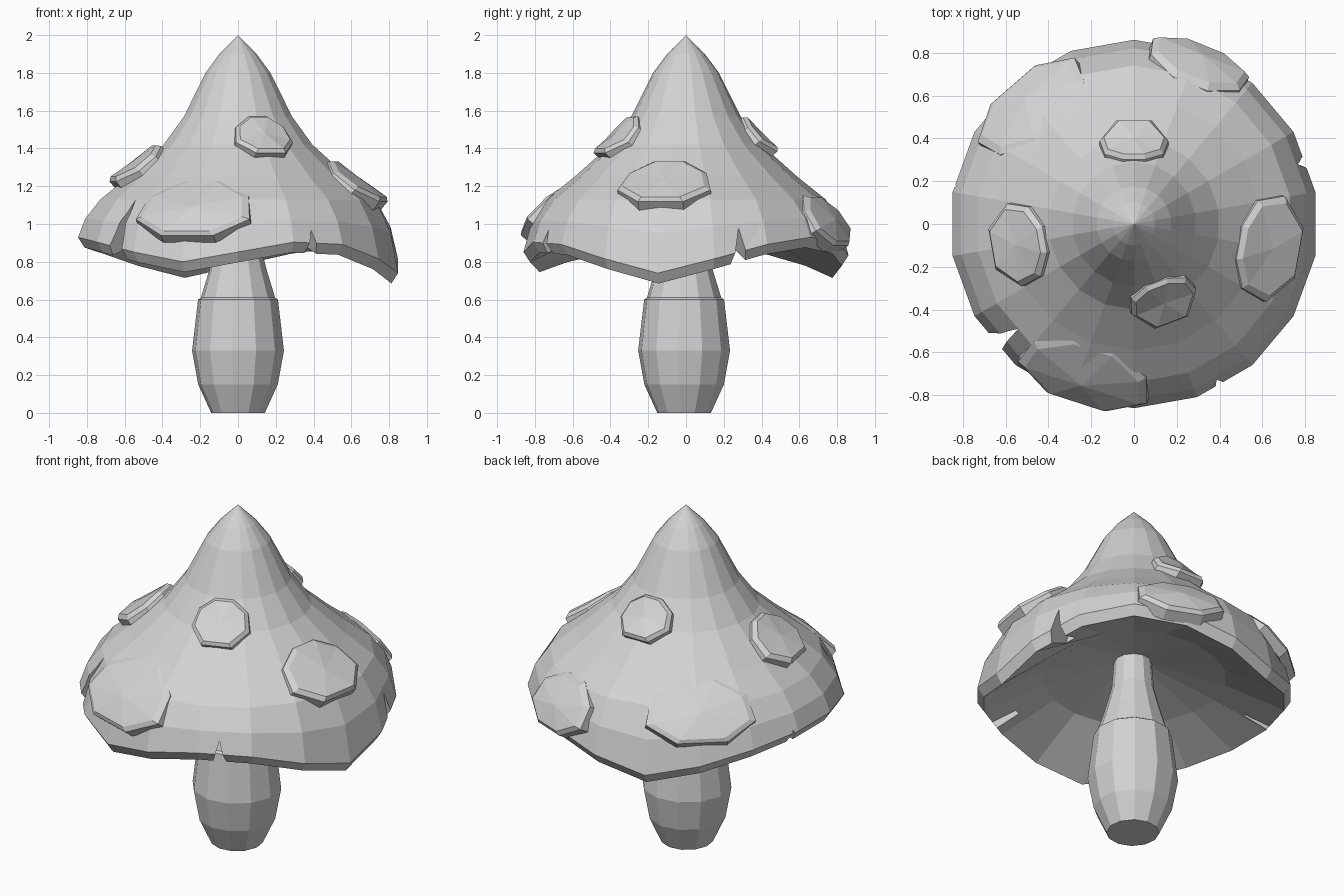
import bpy, bmesh, math
from mathutils import Vector

if "Cube" in bpy.data.objects:
    bpy.data.objects.remove(bpy.data.objects["Cube"])

GREY = (0.65, 0.65, 0.65, 1)
grey = bpy.data.materials.new("plain light grey")
grey.use_nodes = True
grey.diffuse_color = GREY
grey.node_tree.nodes["Principled BSDF"].inputs["Base Color"].default_value = GREY

LOBES = [(-10, 0.19), (110, 0.16), (250, 0.13)]
CAP_TOP = [(0.10, 1.9), (0.175, 1.8), (0.29, 1.57), (0.40, 1.42), (0.59, 1.25),
           (0.74, 1.13), (0.82, 1.03), (0.86, 0.93)]


def droop(azimuth):
    """How far the rim hangs down at this angle in degrees."""
    total = 0
    for centre, depth in LOBES:
        gap = abs((azimuth - centre + 180) % 360 - 180)
        total += depth * max(0, 1 - gap / 50)
    return total


def finish(bm, name):
    bmesh.ops.recalc_face_normals(bm, faces=bm.faces)
    mesh = bpy.data.meshes.new(name)
    bm.to_mesh(mesh)
    bm.free()
    obj = bpy.data.objects.new(name, mesh)
    obj.data.materials.append(grey)
    bpy.context.collection.objects.link(obj)
    return obj


def polar(azimuth, r, z):
    a = math.radians(azimuth)
    return Vector((r * math.cos(a), r * math.sin(a), z))


def skin(bm, rings):
    """Bridge closed rings; a ring of one vertex is a pole."""
    for a, b in zip(rings, rings[1:]):
        n = max(len(a), len(b))
        for i in range(n):
            j = (i + 1) % n
            if len(a) == 1:
                bm.faces.new((a[0], b[i], b[j]))
            elif len(b) == 1:
                bm.faces.new((a[i], b[0], a[j]))
            else:
                bm.faces.new((a[i], b[i], b[j], a[j]))


def lathe(name, profile, sides, start):
    """Profile entries are radius, height and share of the rim droop."""
    bm = bmesh.new()
    rings = []
    for r, z, share in profile:
        angles = [start + 360 * i / sides for i in range(sides)] if r else [0]
        rings.append([bm.verts.new(polar(a, r, z - share * droop(a))) for a in angles])
    skin(bm, rings)
    return finish(bm, name)


# Stem with a small ledge below the neck
stem_profile = [(0, 0), (0.143, 0), (0.212, 0.15), (0.245, 0.33), (0.213, 0.6), (0.198, 0.61),
                (0.155, 0.75), (0.115, 0.9), (0.1, 1.09), (0, 1.09)]
stem = lathe("stem", [(r, z, 0) for r, z in stem_profile], 12, 23)
stem.location.y = -0.01

# Cap: pointed top, drooping rim and hollow underside
shares = {1.03: 0.4, 0.93: 1}
cap_profile = [(0, 2, 0)] + [(r, z, shares.get(z, 0)) for r, z in CAP_TOP]
cap_profile += [(0.825, 0.875, 1), (0.5, 0.97, 0.1), (0.1, 1.06, 0), (0, 1.07, 0)]
cap = lathe("cap", cap_profile, 18, 10)


# Split notches in the rim
def notch(azimuth, apex, half_width, lean=0):
    bm = bmesh.new()
    side = polar(azimuth + 90, 1, 0)
    ends = []
    for r in (0.68, 1.05):
        base = polar(azimuth, r, 0)
        ends.append([bm.verts.new(base + side * s + Vector((0, 0, z)))
                     for s, z in ((lean, apex), (half_width, 0.72), (-half_width, 0.72))])
    skin(bm, ends)
    for end in ends:
        bm.faces.new(end)
    cutter = finish(bm, "notch_cutter")
    cutter.hide_render = True
    cut = cap.modifiers.new("notch", 'BOOLEAN')
    cut.operation = 'DIFFERENCE'
    cut.solver = 'EXACT'
    cut.object = cutter
    bpy.context.view_layer.objects.active = cap
    bpy.ops.object.modifier_apply(modifier=cut.name)
    bpy.data.objects.remove(cutter)


notch(-62, 0.97, 0.07)
notch(20, 0.98, 0.06)
notch(168, 0.95, 0.06)
notch(219, 1.13, 0.08, 0.04)


# Raised eight-sided spots that follow the cap's curve
def radius_at(z):
    for (r0, z0), (r1, z1) in zip(CAP_TOP, CAP_TOP[1:]):
        if z >= z1:
            return r0 + (r1 - r0) * (z0 - z) / (z0 - z1)
    return CAP_TOP[-1][0]


def spot(name, azimuth, height, half_width, half_height, lift, tilt):
    """Tilt sinks the upper edge into the cap and raises the lower one."""
    bm = bmesh.new()
    slope = (radius_at(height + 0.08) - radius_at(height - 0.08)) / 0.16
    tangent = Vector((slope, 1)).normalized()
    normal = polar(azimuth, tangent.y, -tangent.x)
    middle = radius_at(height)

    def place(u, v, offset):
        z = height + v * half_height * tangent.y
        turn = math.degrees(math.atan(u * half_width / middle))
        return bm.verts.new(polar(azimuth + turn, radius_at(z), z) + normal * (offset - tilt * v))

    rings = []
    for scale, offset in ((1, -0.05), (1, lift * 0.55), (0.87, lift)):
        ring = []
        for i in range(8):
            a = math.radians(22.5 + 45 * i)
            ring.append(place(scale * 1.06 * math.cos(a), scale * 1.06 * math.sin(a), offset))
        rings.append(ring)
    rings.append([place(0, 0, lift)])
    skin(bm, rings)
    bm.faces.new(rings[0])
    finish(bm, name)


spot("spot_front_upper", -69, 1.46, 0.165, 0.14, 0.035, 0.015)
spot("spot_left", -10, 1.21, 0.25, 0.19, 0.035, 0.015)
spot("spot_back_upper", 90, 1.46, 0.165, 0.13, 0.04, 0.012)
spot("spot_right", 190, 1.3, 0.195, 0.16, 0.045, 0.012)
spot("spot_front_large", 252, 1.08, 0.33, 0.21, 0.018, 0.022)
spot("spot_back_rim", 68, 1.01, 0.25, 0.165, 0.03, 0.02)
spot("spot_back_large", 131, 1.1, 0.31, 0.2, 0.018, 0.022)
